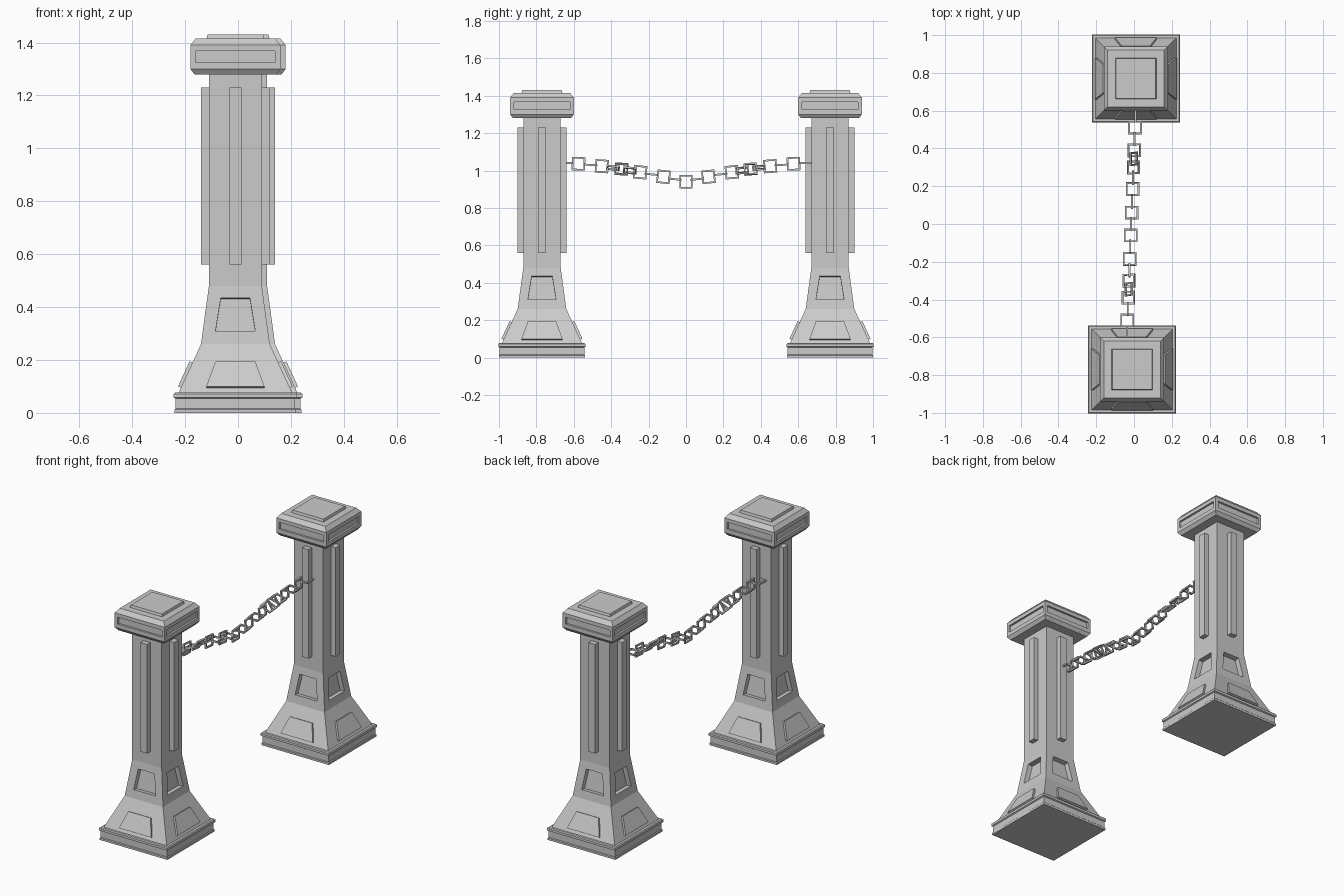
import bpy, bmesh, math
from mathutils import Matrix, Vector

cube = bpy.data.objects.get("Cube")
if cube:
    bpy.data.objects.remove(cube, do_unlink=True)


def make_material(name, value):
    mat = bpy.data.materials.new(name)
    color = (value, value, value, 1)
    mat.diffuse_color = color
    mat.use_nodes = True
    mat.node_tree.nodes["Principled BSDF"].inputs["Base Color"].default_value = color
    return mat


stone = make_material("grey stone", 0.6)


def finish(bm, name, location=(0, 0, 0)):
    bmesh.ops.recalc_face_normals(bm, faces=bm.faces)
    mesh = bpy.data.meshes.new(name)
    bm.to_mesh(mesh)
    bm.free()
    mesh.materials.append(stone)
    obj = bpy.data.objects.new(name, mesh)
    obj.location = location
    bpy.context.collection.objects.link(obj)
    return obj


def bridge(bm, a, b):
    for i in range(4):
        j = (i + 1) % 4
        bm.faces.new((a[i], a[j], b[j], b[i]))


def add_panel(bm, quad, panel):
    """Frame a side face around a trapezoid pushed in or out along its normal."""
    z0, z1, half0, half1, depth = panel
    low = (quad[0].co + quad[1].co) / 2
    high = (quad[2].co + quad[3].co) / 2
    side = (quad[1].co - quad[0].co).normalized()
    normal = side.cross(high - low).normalized()

    def on_face(z, offset):
        return low.lerp(high, (z - low.z) / (high.z - low.z)) + side * offset

    corners = [on_face(z0, -half0), on_face(z0, half0),
               on_face(z1, half1), on_face(z1, -half1)]
    rim = [bm.verts.new(c) for c in corners]
    floor = [bm.verts.new(c + normal * depth) for c in corners]
    bridge(bm, quad, rim)
    bridge(bm, rim, floor)
    bm.faces.new(floor)


def square_loft(name, profile, location, panels={}):
    """Stack square rings (half width, z); panels go on the named segments."""
    bm = bmesh.new()
    rings = [[bm.verts.new((sx * h, sy * h, z))
              for sx, sy in ((-1, -1), (1, -1), (1, 1), (-1, 1))]
             for h, z in profile]
    for k in range(len(rings) - 1):
        a, b = rings[k], rings[k + 1]
        if k not in panels:
            bridge(bm, a, b)
            continue
        for i in range(4):
            j = (i + 1) % 4
            add_panel(bm, (a[i], a[j], b[j], b[i]), panels[k])
    bm.faces.new(rings[0])
    bm.faces.new(rings[-1])
    return finish(bm, name, location)


def build_post(label, x, y):
    at = (x, y, 0)
    # Stepped plinth
    square_loft(label + "_plinth",
                [(0.23, 0), (0.23, 0.012), (0.226, 0.016), (0.226, 0.054),
                 (0.233, 0.058), (0.233, 0.072), (0.228, 0.077)], at)
    # Flared foot with raised panels, niches above, then the straight shaft
    square_loft(label + "_shaft",
                [(0.215, 0.075), (0.13, 0.26), (0.10, 0.48), (0.10, 1.29)], at,
                {0: (0.095, 0.19, 0.11, 0.075, 0.012),
                 1: (0.31, 0.435, 0.075, 0.055, -0.03)})
    # Cap with chamfered edges and sunken side panels
    square_loft(label + "_cap",
                [(0.155, 1.28), (0.17, 1.30), (0.17, 1.39), (0.15, 1.415)], at,
                {1: (1.325, 1.367, 0.15, 0.15, -0.012)})
    square_loft(label + "_cap_plate", [(0.11, 1.41), (0.105, 1.43)], at)
    # Vertical ribs on the four sides
    bm = bmesh.new()
    for i in range(4):
        matrix = (Matrix.Rotation(i * math.pi / 2, 4, 'Z')
                  @ Matrix.Translation((0.11, 0, 0.895))
                  @ Matrix.Diagonal((0.04, 0.045, 0.67, 1)))
        bmesh.ops.create_cube(bm, size=1, matrix=matrix)
    finish(bm, label + "_ribs", at)


build_post("front_post", -0.01, -0.77)
build_post("back_post", 0.01, 0.77)


# Sagging chain of square links
def sag(y):
    return 0.94 + 0.1 * (1 - max(0, 1 - abs(y) / 0.65) ** 1.5)


def add_link(bm, y, roll):
    outer, inner, thick = 0.036, 0.027, 0.005
    slope = math.atan2(sag(y + 0.02) - sag(y - 0.02), 0.04)
    matrix = (Matrix.Translation((0.04 * y - 0.015, y, sag(y)))
              @ Matrix.Rotation(slope * 0.5, 4, 'X')
              @ Matrix.Rotation(math.radians(roll), 4, 'Y'))
    rings = []
    for r, z in ((outer, -thick), (outer, thick), (inner, thick), (inner, -thick)):
        rings.append([bm.verts.new(matrix @ Vector((sx * r, sy * r, z)))
                      for sx, sy in ((-1, -1), (1, -1), (1, 1), (-1, 1))])
    for k in range(4):
        bridge(bm, rings[k], rings[(k + 1) % 4])


half_chain = [(0.06, 0), (0.12, 90), (0.185, 0), (0.245, 90), (0.30, 25),
              (0.345, 60), (0.39, 15), (0.45, 90), (0.51, 0), (0.575, 90), (0.64, 0)]
bm = bmesh.new()
add_link(bm, 0, 90)
for y, roll in half_chain:
    add_link(bm, y, roll)
    add_link(bm, -y, -roll)
finish(bm, "chain")
